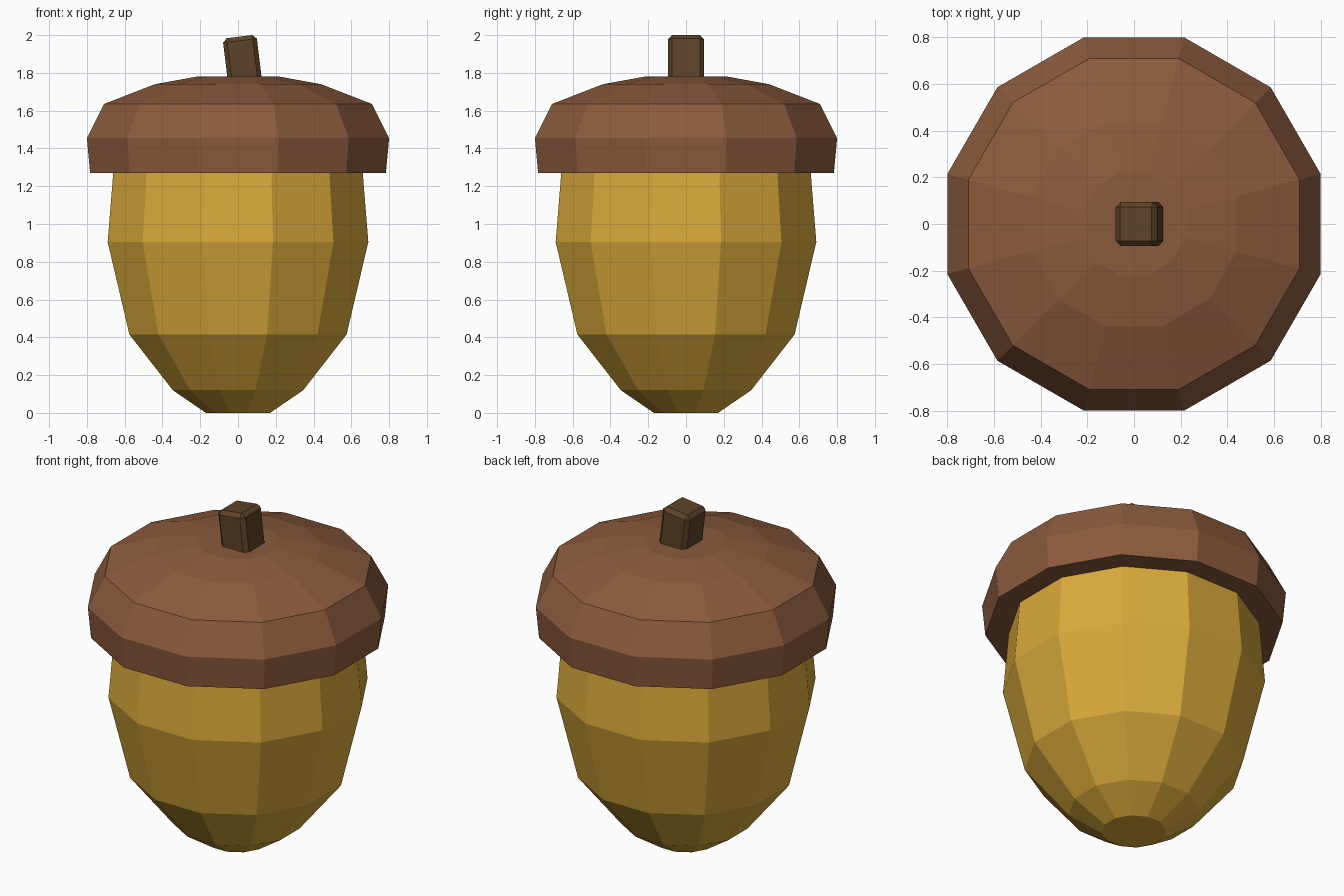
import bpy, bmesh, math
from mathutils import Matrix

cube = bpy.data.objects.get("Cube")
if cube:
    bpy.data.objects.remove(cube, do_unlink=True)

SIDES = 12


def material(name, color):
    mat = bpy.data.materials.new(name)
    mat.use_nodes = True
    mat.diffuse_color = (*color, 1)
    mat.node_tree.nodes["Principled BSDF"].inputs["Base Color"].default_value = (*color, 1)
    return mat


def add_object(name, bm, mat):
    bmesh.ops.recalc_face_normals(bm, faces=bm.faces)
    mesh = bpy.data.meshes.new(name)
    bm.to_mesh(mesh)
    bm.free()
    mesh.materials.append(mat)
    obj = bpy.data.objects.new(name, mesh)
    bpy.context.collection.objects.link(obj)
    return obj


def faceted_solid(name, profile, mat):
    """Stack twelve-sided rings; profile gives (flat-to-centre distance, height)."""
    bm = bmesh.new()
    step = 2 * math.pi / SIDES
    rings = []
    for apothem, z in profile:
        r = apothem / math.cos(step / 2)
        rings.append([bm.verts.new((r * math.cos((i + 0.5) * step),
                                    r * math.sin((i + 0.5) * step), z))
                      for i in range(SIDES)])
    for low, high in zip(rings, rings[1:]):
        for i in range(SIDES):
            j = (i + 1) % SIDES
            bm.faces.new((low[i], low[j], high[j], high[i]))
    bm.faces.new(rings[0][::-1])
    bm.faces.new(rings[-1])
    return add_object(name, bm, mat)


nut_yellow = material("golden yellow", (0.70, 0.40, 0.043))
cap_brown = material("warm brown", (0.26, 0.105, 0.047))
stem_brown = material("dark brown", (0.112, 0.055, 0.021))

# Nut body, its top hidden just inside the cap
faceted_solid("nut", [(0.17, 0), (0.345, 0.12), (0.575, 0.415),
                      (0.69, 0.905), (0.658, 1.3)], nut_yellow)

# Cap with an overhanging rim and shallow dome
faceted_solid("cap", [(0.783, 1.27), (0.80, 1.455), (0.71, 1.635),
                      (0.44, 1.74), (0.22, 1.78)], cap_brown)

# Leaning square stem with chamfered edges
bm = bmesh.new()
bmesh.ops.create_cube(bm, size=1)
bmesh.ops.scale(bm, vec=(0.18, 0.19, 0.28), verts=bm.verts)
bmesh.ops.bevel(bm, geom=bm.edges[:], offset=0.022, segments=1, affect='EDGES')
bmesh.ops.transform(bm, verts=bm.verts, matrix=Matrix.Translation((0.025, 0, 1.853))
                    @ Matrix.Rotation(math.radians(-7), 4, 'Y'))
add_object("stem", bm, stem_brown)
